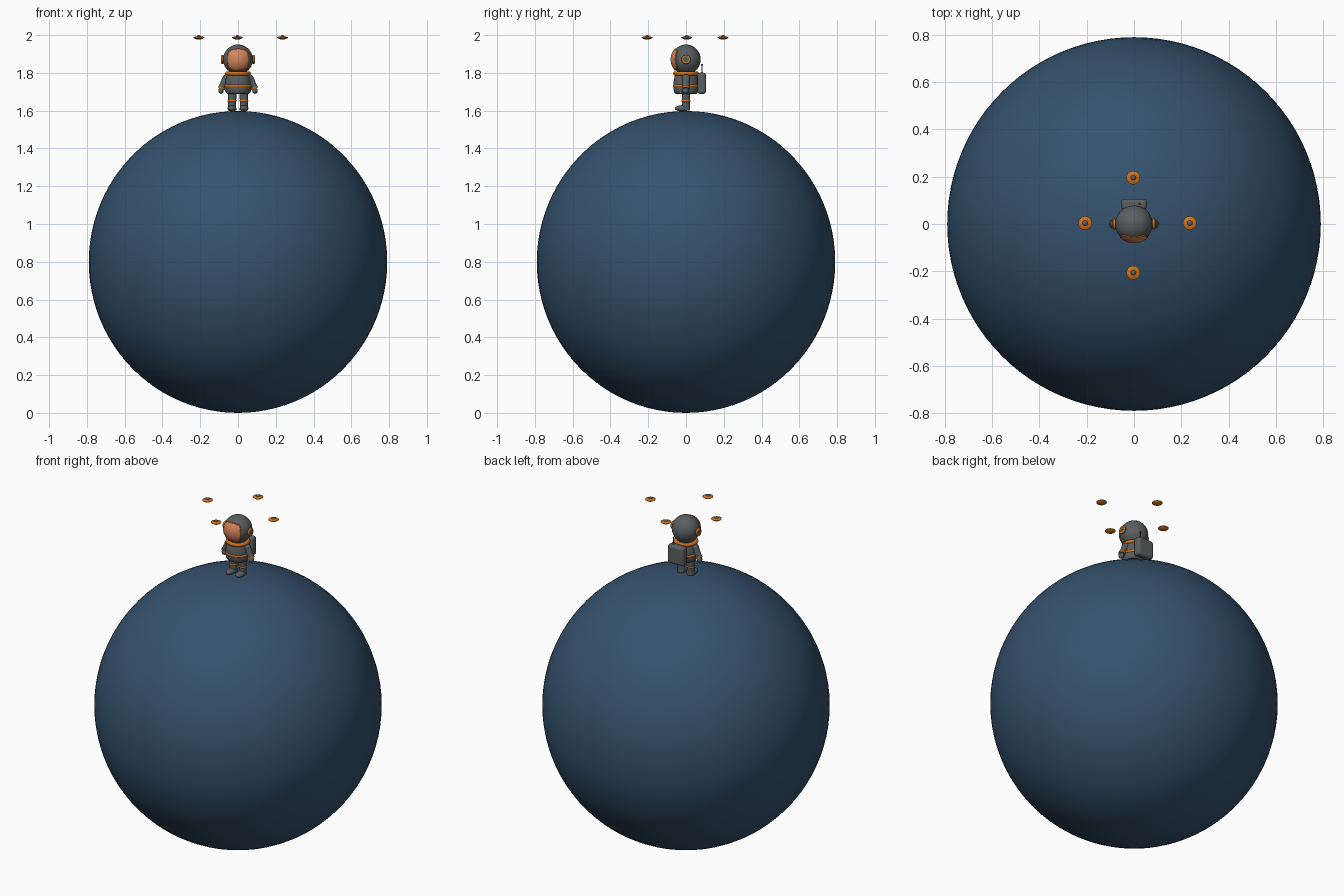
import bpy, bmesh
from math import sin, cos, pi, copysign, sqrt
from mathutils import Vector

if "Cube" in bpy.data.objects:
    bpy.data.objects.remove(bpy.data.objects["Cube"])


def mat(name, rgb):
    m = bpy.data.materials.new(name)
    m.diffuse_color = (*rgb, 1)
    m.use_nodes = True
    m.node_tree.nodes["Principled BSDF"].inputs["Base Color"].default_value = m.diffuse_color
    return m


BLUE = mat("planet_blue", (0.035, 0.085, 0.155))
ORANGE = mat("orange", (0.65, 0.17, 0.01))
GREY = mat("suit_grey", (0.1, 0.115, 0.12))
VISOR = mat("visor_copper", (0.65, 0.23, 0.11))


def finish(ob, name, m):
    ob.name = name
    ob.data.materials.clear()
    ob.data.materials.append(m)
    bpy.ops.object.select_all(action='DESELECT')
    ob.select_set(True)
    bpy.context.view_layer.objects.active = ob
    bpy.ops.object.shade_smooth_by_angle(angle=0.7)
    return ob


def from_bm(bm, name, m):
    bmesh.ops.recalc_face_normals(bm, faces=bm.faces)
    me = bpy.data.meshes.new(name)
    bm.to_mesh(me)
    bm.free()
    ob = bpy.data.objects.new(name, me)
    bpy.context.collection.objects.link(ob)
    return finish(ob, name, m)


def ball(name, loc, scale, m, seg=32):
    bpy.ops.mesh.primitive_uv_sphere_add(segments=seg, ring_count=seg // 2, location=loc)
    ob = bpy.context.object
    ob.scale = scale
    return finish(ob, name, m)


def band(name, loc, major, minor, m, rot=(0, 0, 0), scale=(1, 1, 1)):
    bpy.ops.mesh.primitive_torus_add(major_segments=40, minor_segments=12, location=loc,
                                     rotation=rot, major_radius=major, minor_radius=minor)
    ob = bpy.context.object
    ob.scale = scale
    return finish(ob, name, m)


def lathe(name, prof, m, loc=(0, 0, 0), yscale=1, seg=40):
    """Revolve (radius, z) points around z; closes both ends."""
    bm = bmesh.new()
    rings = [[bm.verts.new((r * cos(2 * pi * i / seg), r * yscale * sin(2 * pi * i / seg), z))
              for i in range(seg)] for r, z in prof]
    for a, b in zip(rings, rings[1:]):
        for i in range(seg):
            j = (i + 1) % seg
            bm.faces.new((a[i], a[j], b[j], b[i]))
    bm.faces.new(rings[0])
    bm.faces.new(rings[-1])
    ob = from_bm(bm, name, m)
    ob.location = loc
    return ob


def tube(name, a, b, r1, r2, m, seg=20):
    a, b = Vector(a), Vector(b)
    d = b - a
    bpy.ops.mesh.primitive_cone_add(vertices=seg, radius1=r1, radius2=r2, depth=d.length,
                                    location=(a + b) / 2)
    ob = bpy.context.object
    ob.rotation_euler = d.to_track_quat('Z', 'Y').to_euler()
    return finish(ob, name, m)


def box(name, loc, size, bevel, m):
    bpy.ops.mesh.primitive_cube_add(size=1, location=loc)
    ob = bpy.context.object
    ob.scale = size
    bpy.ops.object.transform_apply(location=False, rotation=False)
    mod = ob.modifiers.new("round", 'BEVEL')
    mod.width, mod.segments = bevel, 4
    return finish(ob, name, m)


# planet
ball("planet", (0, 0, 0.799), (0.79, 0.79, 0.799), BLUE, 96)

# helmet
HEAD = Vector((0, 0, 1.871))
ball("helmet", HEAD, (0.079, 0.078, 0.079), GREY, 40)


# visor: rounded-square patch of a slightly larger sphere
def visor_point(t, k, radius):
    c, s = cos(t), sin(t)
    ax = 0.78 * k * copysign(sqrt(abs(c)), c)
    az = 0.74 * k * copysign(sqrt(abs(s)), s)
    v = Vector((sin(ax), -cos(ax) * cos(az), sin(az) * (0.45 + 0.55 * cos(ax)) * 1.08))
    return HEAD + v.normalized() * radius


N = 48
bm = bmesh.new()
rings = [[bm.verts.new(visor_point(2 * pi * i / N, k / 8, 0.0815)) for i in range(N)]
         for k in range(1, 9)]
rings.append([bm.verts.new(visor_point(2 * pi * i / N, 1, 0.075)) for i in range(N)])
bm.faces.new(rings[0])
for a, b in zip(rings, rings[1:]):
    for i in range(N):
        bm.faces.new((a[i], a[(i + 1) % N], b[(i + 1) % N], b[i]))
from_bm(bm, "visor", VISOR)

# visor rim
cu = bpy.data.curves.new("visor_rim", 'CURVE')
cu.dimensions, cu.bevel_depth, cu.bevel_resolution = '3D', 0.0035, 2
sp = cu.splines.new('POLY')
sp.points.add(N - 1)
for i, p in enumerate(sp.points):
    p.co = (*visor_point(2 * pi * i / N, 1.0, 0.080), 1)
sp.use_cyclic_u = True
cu.materials.append(ORANGE)
bpy.context.collection.objects.link(bpy.data.objects.new("visor_rim", cu))

# torso, collar and belt
lathe("torso", [(0.045, 1.687), (0.060, 1.690), (0.067, 1.699), (0.070, 1.715), (0.070, 1.740),
                (0.067, 1.765), (0.062, 1.785), (0.052, 1.805)], GREY, yscale=0.95)
band("collar", (0, 0, 1.797), 0.057, 0.011, ORANGE)
band("belt", (0, 0, 1.731), 0.066, 0.008, ORANGE, scale=(1, 0.95, 1))

# limbs and ear caps, both sides
for side, s in (("left", -1), ("right", 1)):
    tube(side + "_ear_cap", (s * 0.07, 0, 1.871), (s * 0.089, 0, 1.871), 0.022, 0.018, GREY, 28)
    band(side + "_ear_ring", (s * 0.084, 0, 1.871), 0.018, 0.006, ORANGE, (0, pi / 2, 0))
    ball(side + "_shoulder", (s * 0.062, 0, 1.772), (0.02, 0.022, 0.02), GREY, 20)
    tube(side + "_arm", (s * 0.062, 0, 1.775), (s * 0.089, 0, 1.715), 0.019, 0.017, GREY)
    tube(side + "_cuff", (s * 0.085, 0, 1.724), (s * 0.088, 0, 1.717), 0.0195, 0.0195, ORANGE)
    ball(side + "_hand", (s * 0.090, -0.002, 1.706), (0.014, 0.017, 0.017), GREY, 20)
    tube(side + "_leg", (s * 0.031, 0, 1.61), (s * 0.031, 0, 1.70), 0.02, 0.023, GREY)
    band(side + "_leg_band", (s * 0.031, 0, 1.652), 0.018, 0.006, ORANGE)
    # boot: ankle plus a long toe
    tube(side + "_boot_ankle", (s * 0.031, 0, 1.602), (s * 0.031, 0, 1.634), 0.022, 0.021, GREY)
    ball(side + "_boot_toe", (s * 0.032, -0.02, 1.612), (0.023, 0.039, 0.017), GREY, 24)

# backpack and antenna
box("backpack", (0, 0.083, 1.745), (0.108, 0.046, 0.112), 0.014, GREY)
tube("antenna", (0.024, 0.085, 1.79), (0.024, 0.085, 1.842), 0.0025, 0.002, GREY, 10)
ball("antenna_tip", (0.024, 0.085, 1.843), (0.005, 0.005, 0.005), GREY, 12)

# hovering saucers around the head
for i, (x, y) in enumerate([(-0.207, 0.004), (0.236, 0.004), (-0.003, 0.196), (-0.003, -0.206)]):
    lathe(f"saucer_disc_{i}", [(0.010, 1.977), (0.020, 1.980), (0.029, 1.986), (0.029, 1.988),
                               (0.020, 1.992), (0.010, 1.994)], ORANGE, (x, y, 0), seg=32)
    ball(f"saucer_dome_{i}", (x, y, 1.990), (0.012, 0.012, 0.010), GREY, 20)
